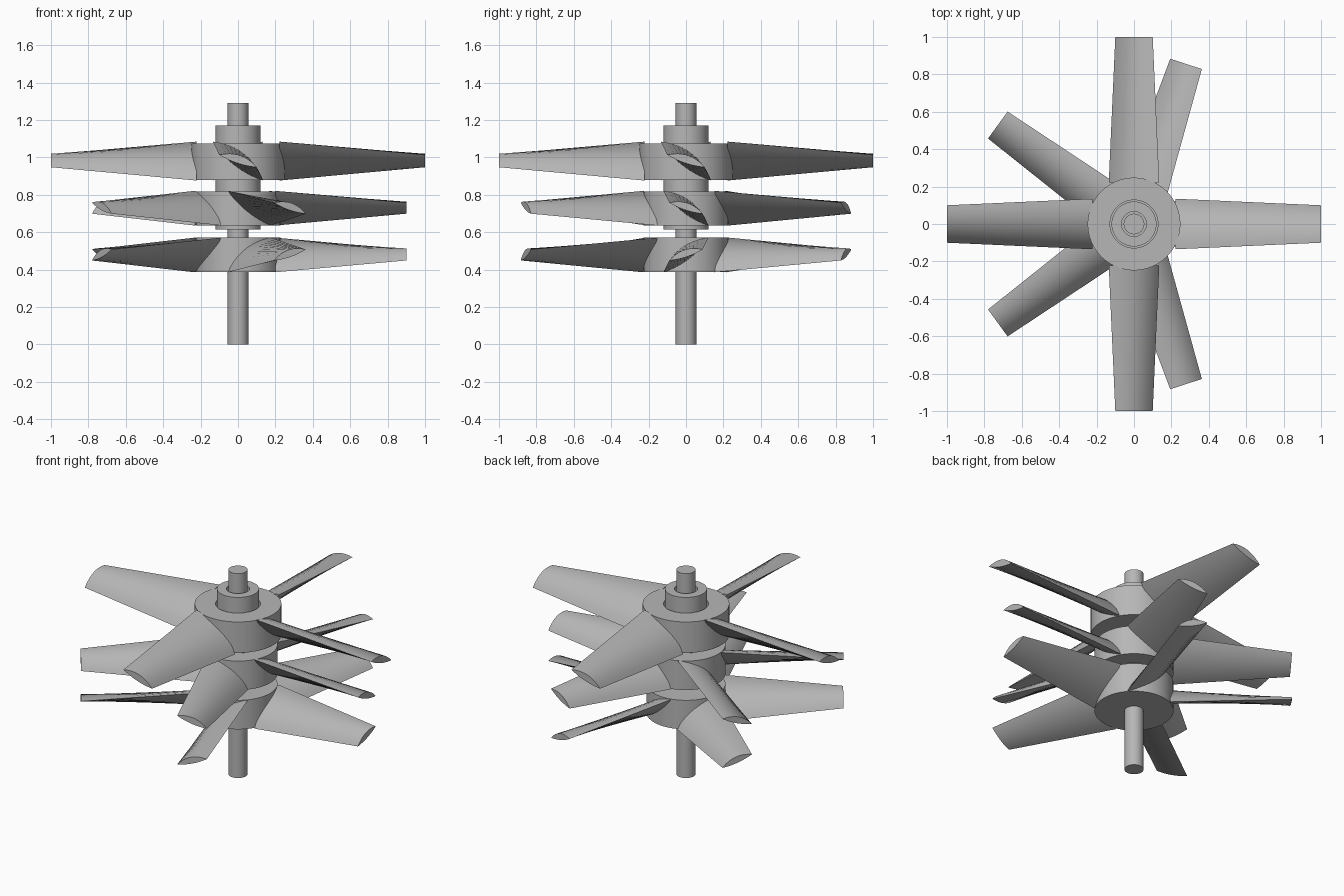
import bpy, bmesh, math
from mathutils import Matrix, Vector

cube = bpy.data.objects.get("Cube")
if cube:
    bpy.data.objects.remove(cube)

metal = bpy.data.materials.new("grey metal")
grey = (0.47, 0.47, 0.47, 1)
metal.diffuse_color = grey
metal.use_nodes = True
metal.node_tree.nodes["Principled BSDF"].inputs["Base Color"].default_value = grey


def finish(name, bm):
    bmesh.ops.remove_doubles(bm, verts=bm.verts, dist=1e-5)
    bmesh.ops.recalc_face_normals(bm, faces=bm.faces)
    mesh = bpy.data.meshes.new(name)
    bm.to_mesh(mesh)
    bm.free()
    mesh.materials.append(metal)
    obj = bpy.data.objects.new(name, mesh)
    bpy.context.collection.objects.link(obj)
    bpy.ops.object.select_all(action='DESELECT')
    obj.select_set(True)
    bpy.context.view_layer.objects.active = obj
    bpy.ops.object.shade_smooth_by_angle(angle=math.radians(35))
    return obj


def lathe(name, profile):
    """Spin a (radius, height) outline about the z axis."""
    bm = bmesh.new()
    verts = [bm.verts.new((r, 0, z)) for r, z in profile]
    edges = [bm.edges.new(pair) for pair in zip(verts, verts[1:])]
    bmesh.ops.spin(bm, geom=verts + edges, axis=(0, 0, 1), cent=(0, 0, 0),
                   angle=math.tau, steps=64, use_duplicate=False)
    return finish(name, bm)


def section(bm, x, half_width, half_height, top, bottom, pitch, n=12):
    """Lens-shaped blade section across the +x axis; pitch sets its lean."""
    chord = Vector((0, half_width, -half_height * pitch))
    normal = Vector((0, half_height * pitch, half_width)).normalized()
    ring = []
    for i in range(2 * n):
        t = -1 + 2 * i / n if i <= n else 3 - 2 * i / n
        bulge = top if i <= n else -bottom
        p = chord * t + normal * bulge * (1 - t * t)
        ring.append(bm.verts.new((x, p.y, p.z)))
    return ring


def blade_row(name, count, z, root, length, scale, pitch):
    """Ring of tapered, twisted blades."""
    bm = bmesh.new()
    inner = section(bm, root, 0.135 * scale, 0.104 * scale, 0.05 * scale, 0.03 * scale, pitch)
    outer = section(bm, length, 0.10 * scale, 0.033 * scale, 0.032 * scale, 0.012 * scale, pitch)
    n = len(inner)
    for i in range(n):
        j = (i + 1) % n
        bm.faces.new((inner[i], inner[j], outer[j], outer[i]))
    bm.faces.new(inner)
    bm.faces.new(outer)
    blade = bm.verts[:] + bm.edges[:] + bm.faces[:]
    for k in range(1, count):
        copy = bmesh.ops.duplicate(bm, geom=blade)["geom"]
        bmesh.ops.rotate(bm, verts=[g for g in copy if isinstance(g, bmesh.types.BMVert)],
                         cent=(0, 0, 0), matrix=Matrix.Rotation(k * math.tau / count, 3, 'Z'))
    bmesh.ops.translate(bm, verts=bm.verts, vec=(0, 0, z))
    return finish(name, bm)


# Central shaft and the sleeve around its upper part
lathe("shaft", [(0, 0), (0.055, 0), (0.055, 1.29), (0, 1.29)])
lathe("sleeve", [(0.05, 0.615), (0.12, 0.615), (0.12, 1.17), (0.066, 1.17),
                 (0.066, 1.13), (0.05, 1.13)])

# Hubs
lathe("upper_hub", [(0.05, 0.88), (0.248, 0.88), (0.248, 1.075), (0.128, 1.075),
                    (0.128, 1.04), (0.05, 1.04)])
for name, low in (("middle_hub", 0.635), ("lower_hub", 0.387)):
    lathe(name, [(0.05, low), (0.226, low), (0.226, low + 0.183), (0.05, low + 0.183)])

# Blade rows, the lowest leaning the other way
blade_row("upper_blades", 4, 0.98, 0.222, 1.0, 1.0, 1)
blade_row("middle_blades", 5, 0.728, 0.2, 0.9, 0.89, 1)
blade_row("lower_blades", 5, 0.478, 0.2, 0.9, 0.89, -1)
